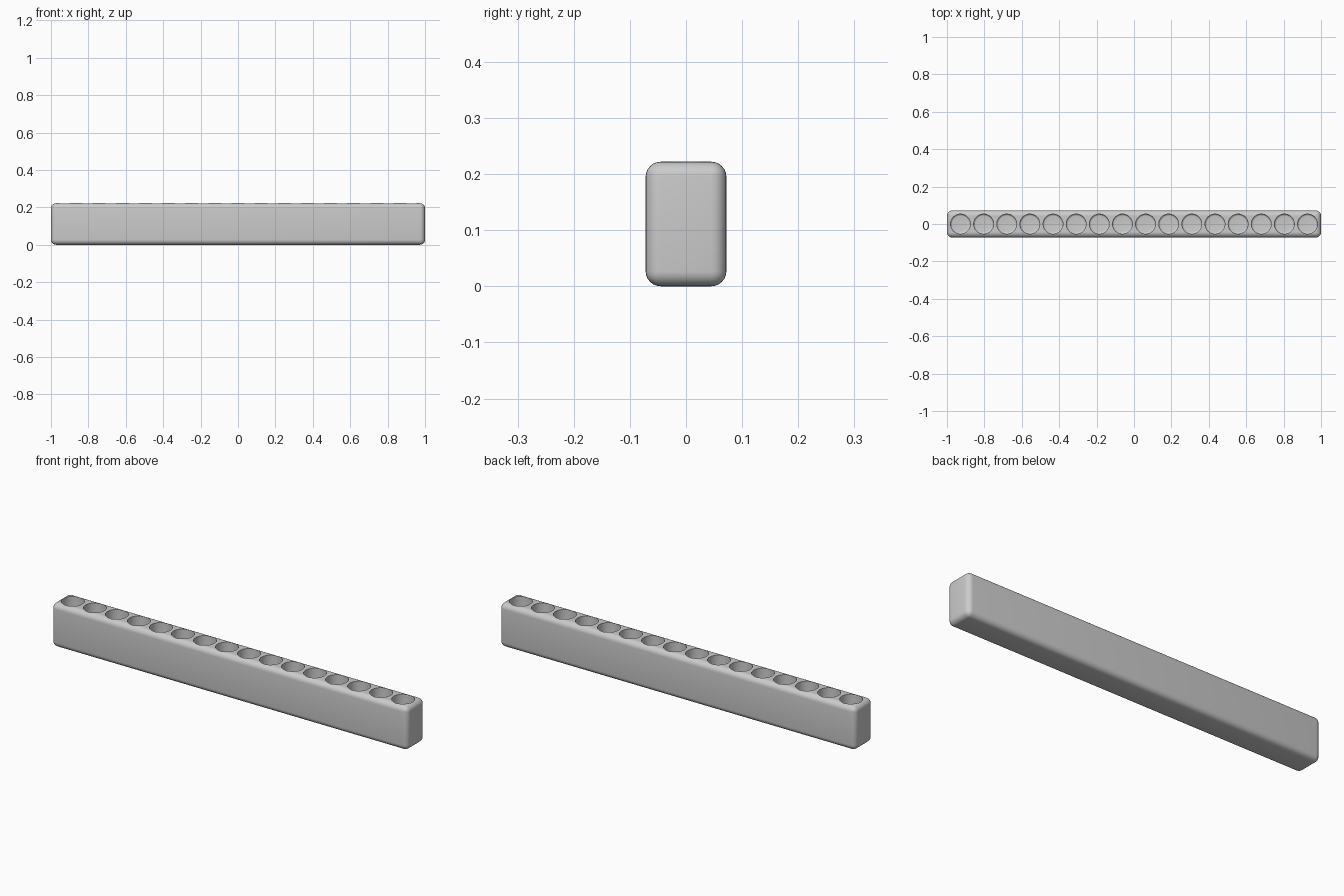
import bpy
import bmesh
import math
from mathutils import Matrix

cube = bpy.data.objects.get("Cube")
if cube:
    bpy.data.objects.remove(cube)

LENGTH, DEPTH, HEIGHT = 2.0, 0.144, 0.222
EDGE = 0.027
HOLES, PITCH, RADIUS = 16, 0.1237, 0.053
FLOOR, FILLET = 0.05, 0.01

grey = bpy.data.materials.new("plain grey")
grey.use_nodes = True
colour = (0.6, 0.6, 0.6, 1)
grey.diffuse_color = colour
grey.node_tree.nodes["Principled BSDF"].inputs["Base Color"].default_value = colour


def make_object(name, bm):
    mesh = bpy.data.meshes.new(name)
    bm.to_mesh(mesh)
    bm.free()
    mesh.materials.append(grey)
    obj = bpy.data.objects.new(name, mesh)
    bpy.context.collection.objects.link(obj)
    return obj


# Rounded bar
bm = bmesh.new()
bmesh.ops.create_cube(bm, size=1, matrix=Matrix.Translation((0, 0, HEIGHT / 2))
                      @ Matrix.Diagonal((LENGTH, DEPTH, HEIGHT, 1)))
bmesh.ops.bevel(bm, geom=bm.edges[:], offset=EDGE, segments=6,
                profile=0.5, affect='EDGES')
bar = make_object("holder_bar", bm)

# Row of round sockets with a softened floor edge
bm = bmesh.new()
top = HEIGHT + 0.05
for i in range(HOLES):
    x = (i - (HOLES - 1) / 2) * PITCH
    bmesh.ops.create_cone(bm, cap_ends=True, segments=48, radius1=RADIUS,
                          radius2=RADIUS, depth=top - FLOOR,
                          matrix=Matrix.Translation((x, 0, (top + FLOOR) / 2)))
rims = [e for e in bm.edges if all(v.co.z < FLOOR + 0.001 for v in e.verts)]
bmesh.ops.bevel(bm, geom=rims, offset=FILLET, segments=4,
                profile=0.5, affect='EDGES')
cutter = make_object("socket_cutter", bm)
cutter.hide_render = True

cut = bar.modifiers.new("sockets", 'BOOLEAN')
cut.operation = 'DIFFERENCE'
cut.solver = 'EXACT'
cut.object = cutter

# Bake the cut, then smooth the curved surfaces
bpy.ops.object.select_all(action='DESELECT')
bpy.context.view_layer.objects.active = bar
bar.select_set(True)
bpy.ops.object.modifier_apply(modifier=cut.name)
bpy.data.objects.remove(cutter)
bpy.ops.object.shade_smooth_by_angle(angle=math.radians(35))
